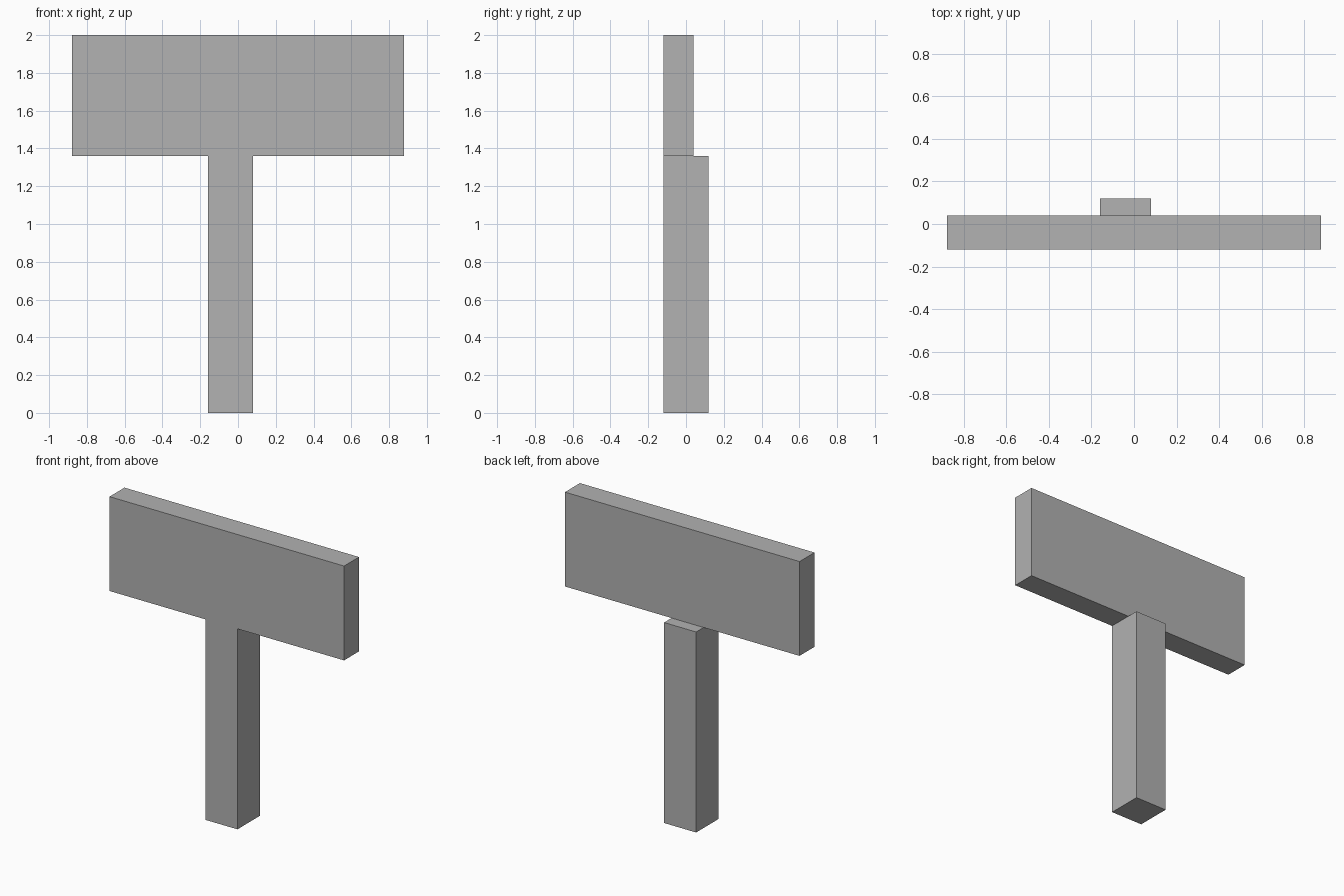
import bpy
from mathutils import Vector

cube = bpy.data.objects.get("Cube")
if cube:
    bpy.data.objects.remove(cube, do_unlink=True)

# Single plain grey
grey = bpy.data.materials.new("grey")
grey.use_nodes = True
colour = (0.445, 0.445, 0.445, 1)
grey.diffuse_color = colour
grey.node_tree.nodes["Principled BSDF"].inputs["Base Color"].default_value = colour


def box(name, low, high):
    """Flat-sided block between two opposite corners."""
    low, high = Vector(low), Vector(high)
    bpy.ops.mesh.primitive_cube_add(size=1, location=(low + high) / 2)
    obj = bpy.context.object
    obj.name = name
    obj.scale = high - low
    bpy.ops.object.transform_apply(location=False, rotation=False, scale=True)
    obj.data.materials.append(grey)
    return obj


# Upright post, slightly off centre
box("post", (-0.16, -0.12, 0), (0.08, 0.12, 1.36))

# Wide board standing on the post, flush with its front
box("sign_board", (-0.88, -0.12, 1.36), (0.88, 0.04, 2))
